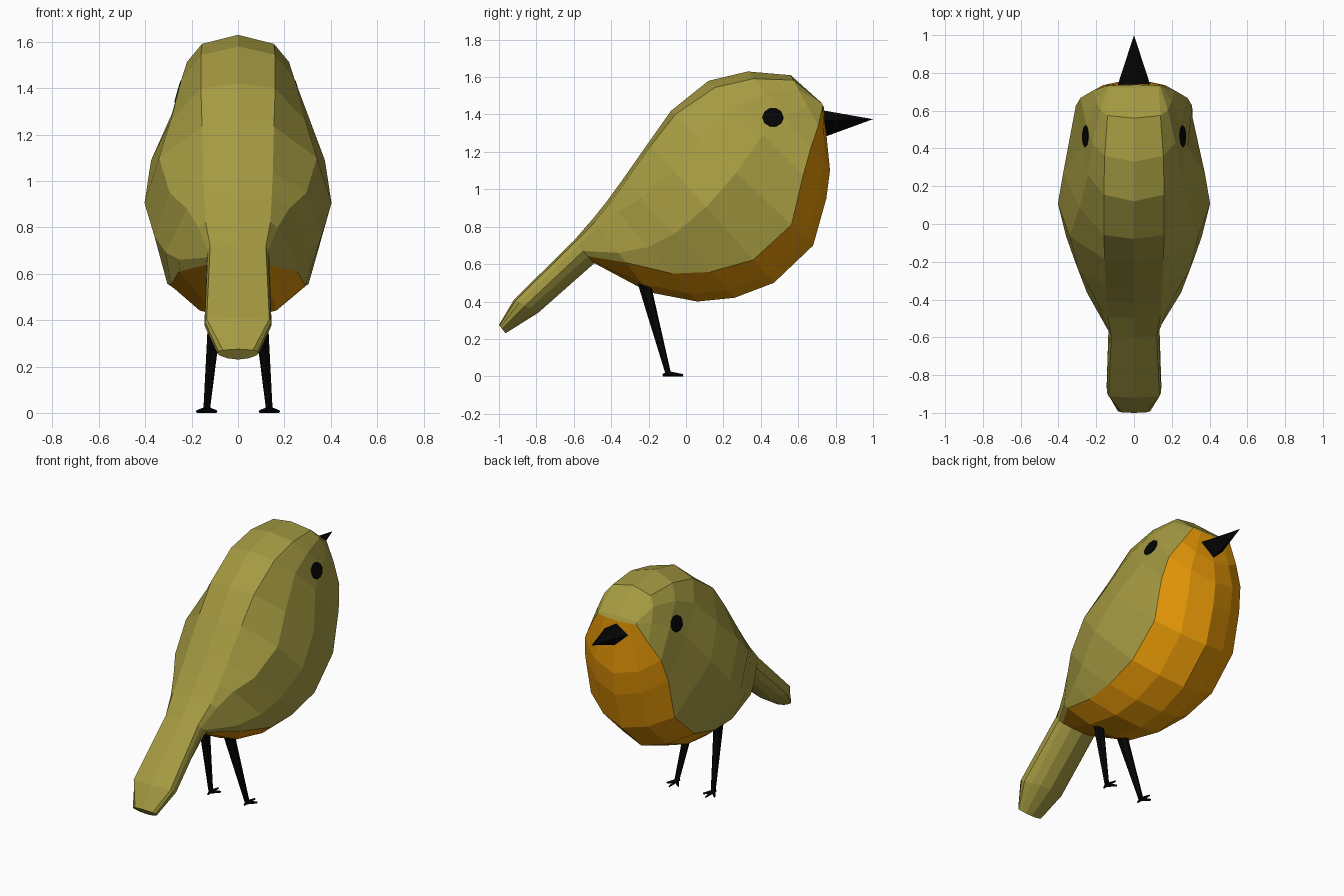
import bpy, bmesh, math
from mathutils import Vector
from mathutils.bvhtree import BVHTree

if "Cube" in bpy.data.objects:
    bpy.data.objects.remove(bpy.data.objects["Cube"])


def material(name, rgb):
    m = bpy.data.materials.new(name)
    m.diffuse_color = (*rgb, 1)
    m.use_nodes = True
    m.node_tree.nodes["Principled BSDF"].inputs["Base Color"].default_value = m.diffuse_color
    return m


OLIVE = material("olive", (0.372, 0.322, 0.053))
ORANGE = material("orange", (0.77, 0.305, 0.002))
BLACK = material("black", (0.0015, 0.0015, 0.0015))


def finish(bm, name, mats):
    bmesh.ops.recalc_face_normals(bm, faces=bm.faces)
    me = bpy.data.meshes.new(name)
    bm.to_mesh(me)
    bm.free()
    for m in mats:
        me.materials.append(m)
    ob = bpy.data.objects.new(name, me)
    bpy.context.collection.objects.link(ob)
    return ob


# Body and tail: slices running from the back line to the breast line
# back y, back z, breast y, breast z, back strip offset and width,
# shoulder position and width, half width, breast border distance and width
STATIONS = [
    (0.722, 1.465, 0.737, 1.44, 0.002, 0.13, 0.22, 0.14, 0.145, 0.01, 0.145),
    (0.56, 1.61, 0.755, 1.25, 0.03, 0.14, 0.22, 0.18, 0.20, 0.10, 0.215),
    (0.33, 1.63, 0.77, 1.10, 0.05, 0.155, 0.22, 0.22, 0.253, 0.16, 0.283),
    (0.12, 1.58, 0.75, 0.95, 0.05, 0.16, 0.22, 0.243, 0.285, 0.175, 0.308),
    (-0.08, 1.42, 0.68, 0.70, 0.03, 0.16, 0.22, 0.29, 0.375, 0.16, 0.31),
    (-0.20, 1.25, 0.47, 0.50, 0.02, 0.155, 0.20, 0.34, 0.403, 0.165, 0.315),
    (-0.34, 1.05, 0.26, 0.42, 0.02, 0.15, 0.16, 0.295, 0.36, 0.19, 0.305),
    (-0.42, 0.94, 0.06, 0.40, 0.02, 0.145, 0.11, 0.22, 0.312, 0.20, 0.29),
    (-0.50, 0.84, -0.20, 0.45, 0.02, 0.14, 0.11, 0.17, 0.25, 0.20, 0.255),
    (-0.60, 0.725, -0.49, 0.605, 0.01, 0.12, 0.22, 0.13, 0.135, 0.05, 0.125),
    (-0.92, 0.41, -0.79, 0.34, 0.01, 0.135, 0.22, 0.143, 0.145, 0.05, 0.11),
    (-1.0, 0.275, -0.965, 0.23, 0.005, 0.065, 0.22, 0.085, 0.088, 0.02, 0.075),
]
bm = bmesh.new()
rings = []
for by, bz, fy, fz, so, strip, st, shoulder, w, bd, border in STATIONS:
    B, F = Vector((0, by, bz)), Vector((0, fy, fz))
    L = (F - B).length
    half = [(0, 0), (so, strip), (st * L, shoulder), (0.46 * L, w),
            (L - bd, border), (L - min(0.055, 0.35 * bd), min(0.165, 0.6 * border)), (L, 0)]
    pts = half + [(d, -x) for d, x in half[-2:0:-1]]
    rings.append([bm.verts.new(B.lerp(F, d / L) + Vector((x, 0, 0))) for d, x in pts])
n = len(rings[0])
for i in range(len(rings) - 1):
    for k in range(n):
        j = (k + 1) % n
        f = bm.faces.new((rings[i][k], rings[i][j], rings[i + 1][j], rings[i + 1][k]))
        # breast and belly strips are orange
        f.material_index = 1 if 4 <= k <= 7 and i < 9 else 0
bm.faces.new(rings[0])
bm.faces.new(rings[-1])
bmesh.ops.recalc_face_normals(bm, faces=bm.faces)
tree = BVHTree.FromBMesh(bm)
finish(bm, "body", [OLIVE, ORANGE])

# Beak: four-sided spike
bm = bmesh.new()
base = [bm.verts.new(p) for p in ((0.098, 0.70, 1.365), (0, 0.715, 1.425), (-0.098, 0.70, 1.365), (0, 0.74, 1.28))]
tip = bm.verts.new((0, 1.0, 1.375))
bm.faces.new(base)
for k in range(4):
    bm.faces.new((base[k], base[(k + 1) % 4], tip))
finish(bm, "beak", [BLACK])


def spike(bm, a, b, r1, r2, sides, stretch=1.0):
    """Tapered bar between two points."""
    a, b = Vector(a), Vector(b)
    q = (b - a).to_track_quat('Z', 'Y')
    ra, rb = [[bm.verts.new(p + q @ Vector((r * stretch * math.cos(t), r * math.sin(t), 0)))
               for t in (2 * math.pi * k / sides for k in range(sides))]
              for p, r in ((a, r1), (b, r2))]
    bm.faces.new(ra)
    bm.faces.new(rb)
    for k in range(sides):
        j = (k + 1) % sides
        bm.faces.new((ra[k], ra[j], rb[j], rb[k]))


for s, side in ((1, "right"), (-1, "left")):
    # Leg with a small four-toed foot
    bm = bmesh.new()
    spike(bm, (s * 0.088, -0.235, 0.54), (s * 0.135, -0.095, 0.015), 0.036, 0.015, 6)
    for dx, dy in ((0, 0.08), (0.042, 0.045), (-0.042, 0.045), (0, -0.03)):
        spike(bm, (s * 0.135, -0.095, 0.014), (s * 0.135 + dx, -0.095 + dy, 0.006), 0.014, 0.006, 4)
    finish(bm, side + "_leg", [BLACK])

    # Eye: thin disc lying on the side of the head
    hit, nor, _, _ = tree.ray_cast(Vector((s, 0.465, 1.385)), Vector((-s, 0, 0)))
    if nor.x * s < 0:
        nor = -nor
    bm = bmesh.new()
    spike(bm, hit - nor * 0.02, hit + nor * 0.006, 0.055, 0.052, 10, 1.08)
    finish(bm, side + "_eye", [BLACK])
